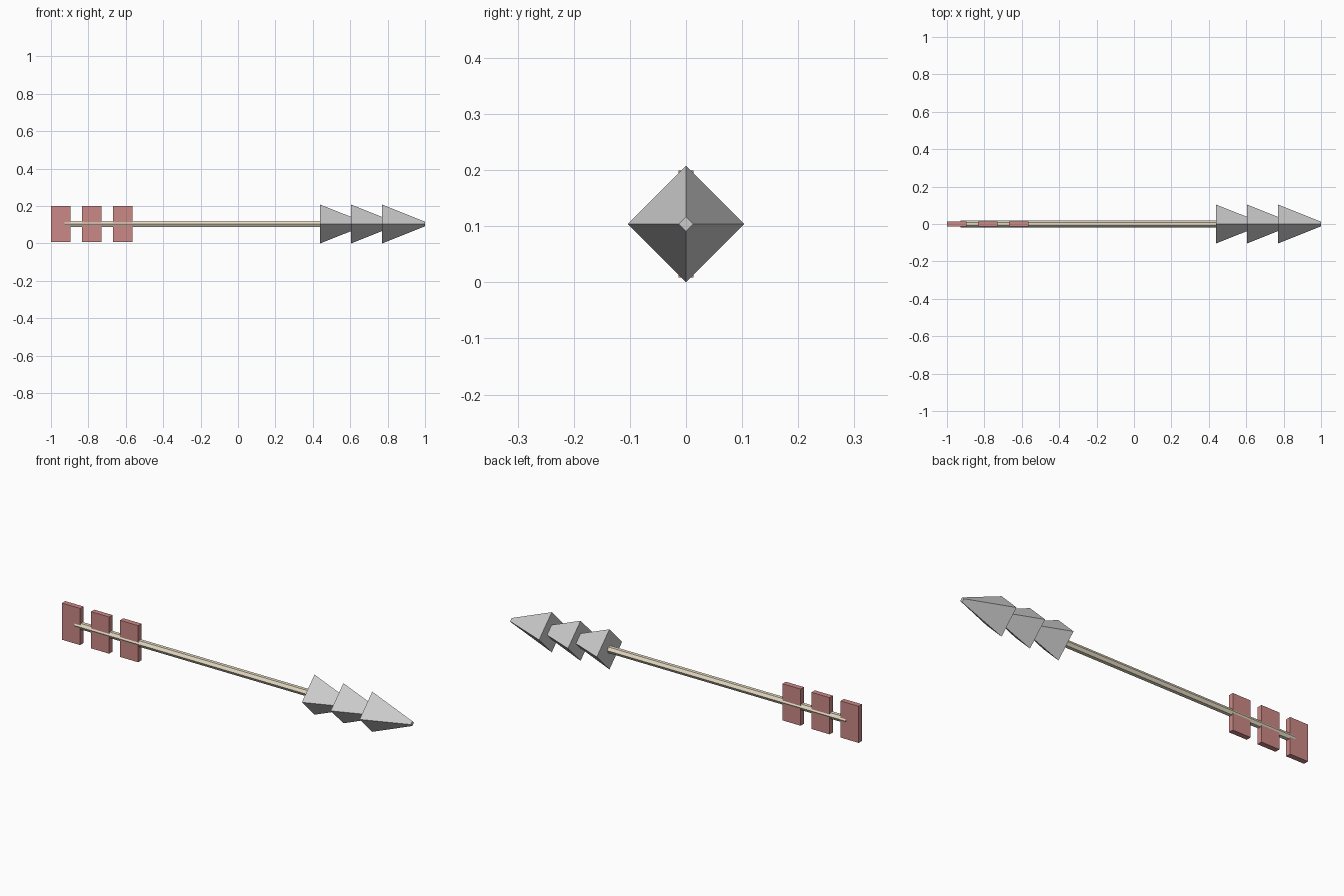
import bpy
import math

if "Cube" in bpy.data.objects:
    bpy.data.objects.remove(bpy.data.objects["Cube"])

AXIS_Z = 0.104  # height of the arrow's centre line


def material(name, color):
    mat = bpy.data.materials.new(name)
    mat.diffuse_color = color
    mat.use_nodes = True
    mat.node_tree.nodes["Principled BSDF"].inputs["Base Color"].default_value = mat.diffuse_color
    return mat


def cone_along_x(name, sides, x0, x1, r0, r1, mat):
    bpy.ops.mesh.primitive_cone_add(
        vertices=sides, radius1=r0, radius2=r1, depth=x1 - x0,
        location=((x0 + x1) / 2, 0, AXIS_Z), rotation=(0, math.pi / 2, 0))
    obj = bpy.context.object
    obj.name = name
    obj.data.materials.append(mat)


def box(name, centre, size, mat):
    bpy.ops.mesh.primitive_cube_add(size=1, location=centre)
    obj = bpy.context.object
    obj.name = name
    obj.scale = size
    obj.data.materials.append(mat)


wood = material("wood", (0.80, 0.72, 0.56, 1))
red = material("red", (0.60, 0.25, 0.24, 1))
steel = material("steel", (0.55, 0.58, 0.56, 1))

# Hexagonal shaft
cone_along_x("shaft", 6, -0.927, 0.60, 0.018, 0.018, wood)

# Three overlapping four-sided points form the barbed head
for i in range(3):
    x = 0.439 + i * 0.1655
    cone_along_x(f"head_point_{i + 1}", 4, x, x + 0.23, 0.104, 0.0125, steel)

# Three flat fletching plates at the tail
for i in range(3):
    box(f"fletching_{i + 1}", (-0.948 + i * 0.1665, 0, AXIS_Z),
        (0.104, 0.027, 0.19), red)
